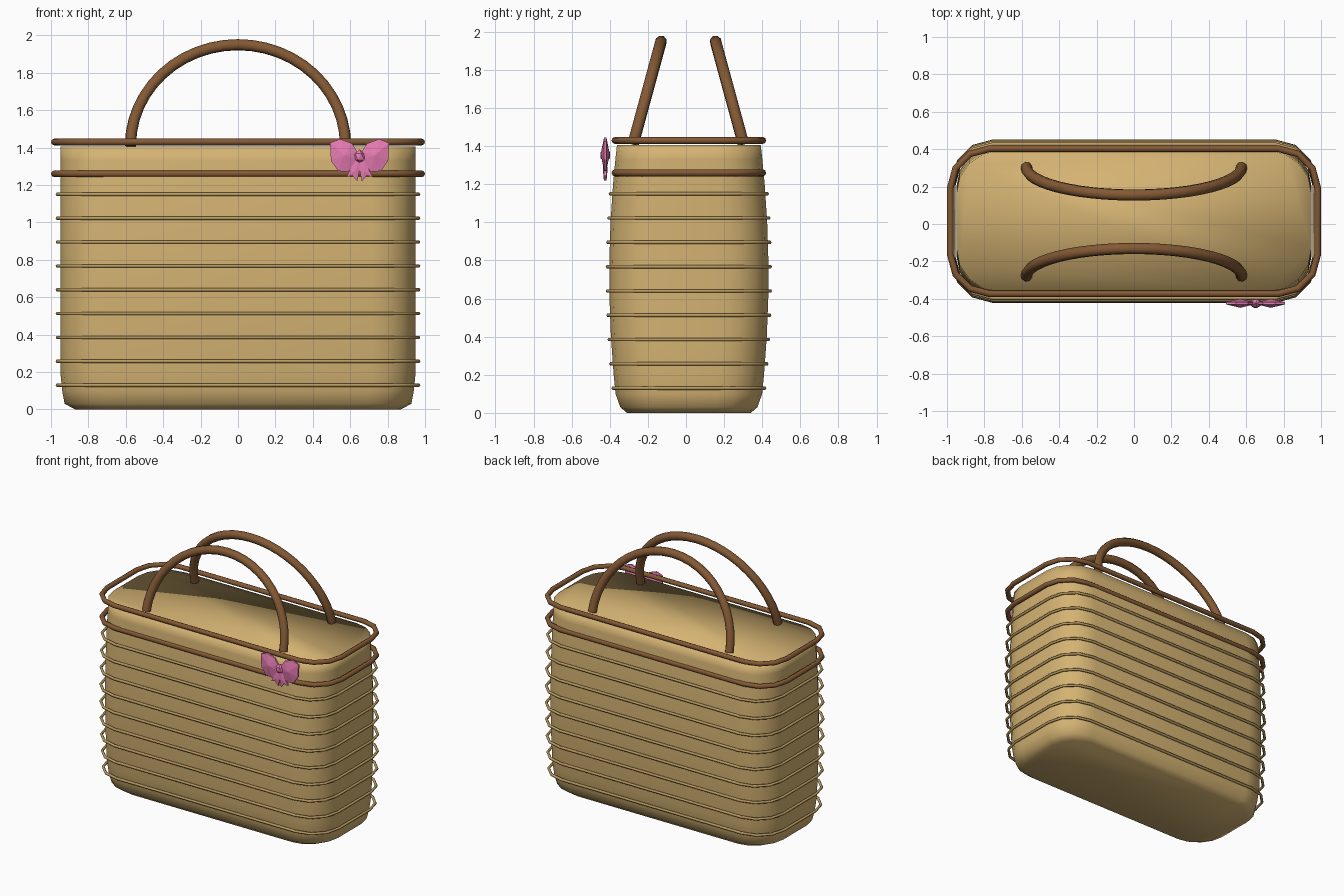
import bpy, bmesh
from math import sin, cos, pi

if "Cube" in bpy.data.objects:
    bpy.data.objects.remove(bpy.data.objects["Cube"])

CY = 0.015  # the bow sticks out in front, so the basket sits slightly back


def material(name, rgb):
    m = bpy.data.materials.new(name)
    m.diffuse_color = (*rgb, 1)
    m.use_nodes = True
    m.node_tree.nodes["Principled BSDF"].inputs["Base Color"].default_value = m.diffuse_color
    return m


STRAW = material("straw", (0.66, 0.45, 0.17))
CORD = material("cord", (0.50, 0.33, 0.12))
BROWN = material("brown", (0.23, 0.10, 0.035))
PINK = material("pink", (0.80, 0.20, 0.45))


def finish(bm, name, mat, smooth):
    bmesh.ops.recalc_face_normals(bm, faces=bm.faces)
    for f in bm.faces:
        f.smooth = smooth
    me = bpy.data.meshes.new(name)
    bm.to_mesh(me)
    bm.free()
    ob = bpy.data.objects.new(name, me)
    ob.data.materials.append(mat)
    bpy.context.collection.objects.link(ob)
    return ob


def rounded_rect(hx, hy, r, z, seg=4):
    pts = []
    for k, (sx, sy) in enumerate([(1, 1), (-1, 1), (-1, -1), (1, -1)]):
        for i in range(seg + 1):
            a = (k + i / seg) * pi / 2
            pts.append((sx * (hx - r) + r * cos(a), CY + sy * (hy - r) + r * sin(a), z))
    return pts


def tube(name, pts, radius, mat, cyclic, res):
    cu = bpy.data.curves.new(name, 'CURVE')
    cu.dimensions = '3D'
    cu.bevel_depth = radius
    cu.bevel_resolution = res
    cu.use_fill_caps = True
    sp = cu.splines.new('POLY')
    sp.points.add(len(pts) - 1)
    for p, co in zip(sp.points, pts):
        p.co = (*co, 1)
    sp.use_cyclic_u = cyclic
    sp.use_smooth = True
    cu.materials.append(mat)
    ob = bpy.data.objects.new(name, cu)
    bpy.context.collection.objects.link(ob)
    bpy.ops.object.select_all(action='DESELECT')
    ob.select_set(True)
    bpy.context.view_layer.objects.active = ob
    bpy.ops.object.convert(target='MESH')
    return ob


# body: stacked rounded rectangles, bulging front and back, closed top
def depth(z):
    return 0.418 - 0.075 * ((z - 0.72) / 0.69) ** 2 * 0.55


levels = [(0.0, 0.87, 0.325, 0.2), (0.03, 0.927, 0.36, 0.22)]
levels += [(z, 0.95 if z > 0.12 else 0.94, depth(z), 0.235)
           for z in (0.1, 0.2, 0.4, 0.6, 0.8, 1.0, 1.2, 1.33, 1.405)]
bm = bmesh.new()
rings = [[bm.verts.new(p) for p in rounded_rect(hx, hy, r, z)] for z, hx, hy, r in levels]
n = len(rings[0])
for a, b in zip(rings, rings[1:]):
    for i in range(n):
        bm.faces.new((a[i], a[(i + 1) % n], b[(i + 1) % n], b[i]))
bm.faces.new(rings[0])
bm.faces.new(rings[-1])
finish(bm, "basket_body", STRAW, True)

# woven cords around the body
for i in range(9):
    z = 0.13 + i * 0.1275
    tube(f"cord_{i + 1}", rounded_rect(0.965, depth(z) + 0.009, 0.21, z, 3), 0.01, CORD, True, 1)

# brown rim and the band below it
for name, z in (("rim", 1.43), ("rim_band", 1.26)):
    tube(name, rounded_rect(0.982, 0.388, 0.21, z, 3), 0.018, BROWN, True, 2)

# two arched handles leaning towards each other
for name, s in (("front_handle", -1), ("back_handle", 1)):
    path = []
    for i in range(25):
        a = pi * i / 24
        path.append((0.575 * cos(a), CY - 0.003 + s * (0.29 - 0.147 * sin(a)), 1.41 + 0.54 * sin(a)))
    tube(name, path, 0.031, BROWN, False, 2)

# bow: faceted loops, tails and a knot
BX, BY = 0.65, -0.424


def bow_piece(name, outline, side, edge, bulge):
    bm = bmesh.new()
    cx = sum(p[0] for p in outline) / len(outline)
    cz = sum(p[1] for p in outline) / len(outline)
    sides = []
    for d in (-1, 1):
        ring = [bm.verts.new((BX + side * x, BY + d * edge, z)) for x, z in outline]
        tip = bm.verts.new((BX + side * cx, BY + d * bulge, cz))
        for i in range(len(ring)):
            bm.faces.new((ring[i - 1], ring[i], tip))
        sides.append(ring)
    f, b = sides
    for i in range(len(f)):
        bm.faces.new((f[i - 1], f[i], b[i], b[i - 1]))
    finish(bm, name, PINK, False)


loop = [(-0.158, 1.425), (-0.105, 1.446), (-0.04, 1.422), (-0.01, 1.375),
        (-0.01, 1.335), (-0.06, 1.27), (-0.115, 1.275), (-0.153, 1.33)]
tail = [(0.0, 1.33), (-0.025, 1.33), (-0.07, 1.243), (-0.038, 1.25), (-0.012, 1.22), (0.0, 1.28)]
for label, s in (("left", 1), ("right", -1)):
    bow_piece(f"bow_{label}_loop", loop, s, 0.006, 0.024)
    bow_piece(f"bow_{label}_tail", tail, s, 0.007, 0.012)

bm = bmesh.new()
bmesh.ops.create_icosphere(bm, subdivisions=1, radius=1)
for v in bm.verts:
    v.co = (BX + v.co.x * 0.034, BY + v.co.y * 0.028, 1.352 + v.co.z * 0.038)
finish(bm, "bow_knot", PINK, False)
